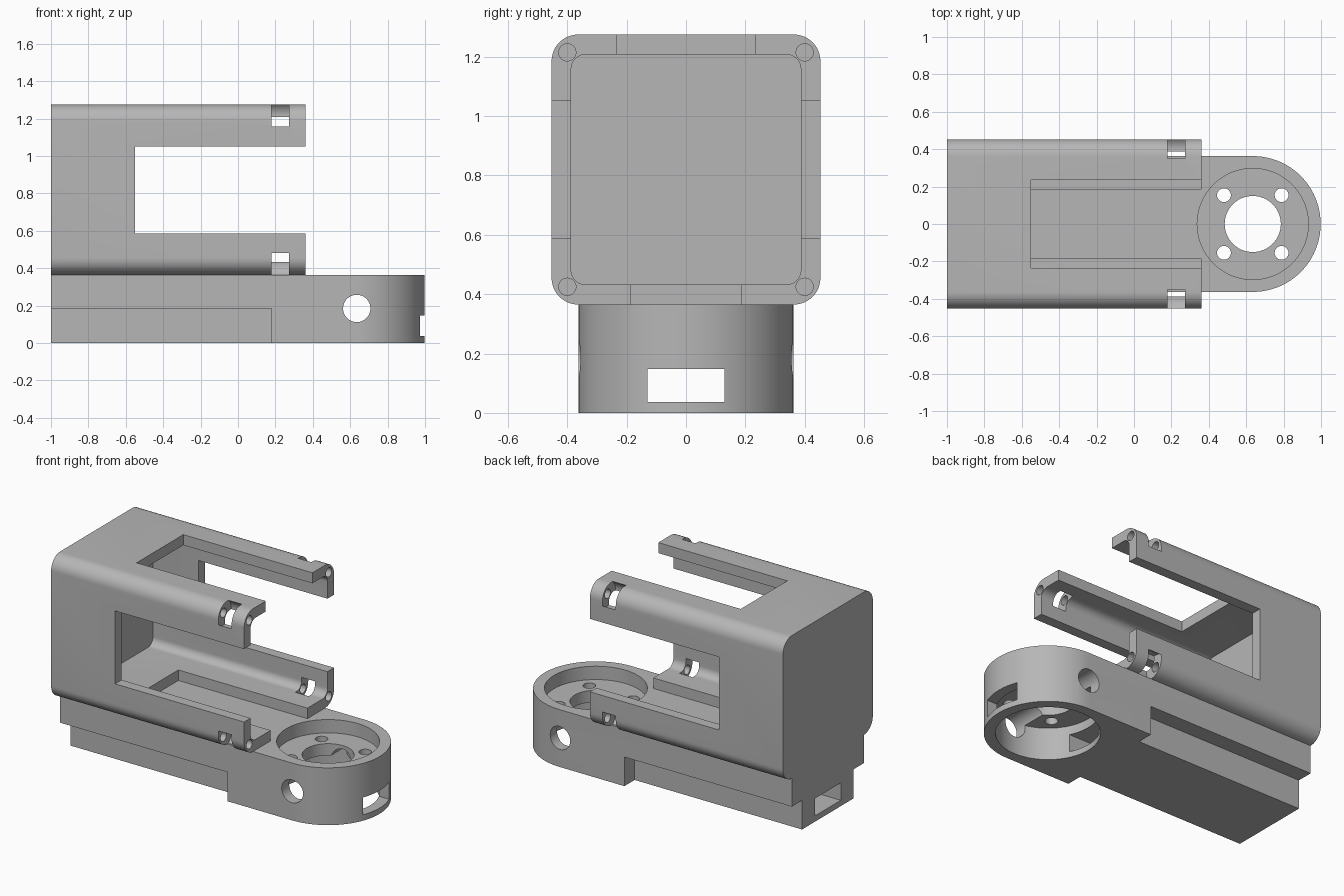
import bpy, bmesh, math
from mathutils import Matrix, Vector

old = bpy.data.objects.get("Cube")
if old:
    bpy.data.objects.remove(old, do_unlink=True)

grey = bpy.data.materials.new("plain_grey")
grey.use_nodes = True
grey.diffuse_color = (0.47, 0.47, 0.47, 1)
grey.node_tree.nodes["Principled BSDF"].inputs["Base Color"].default_value = (0.47, 0.47, 0.47, 1)


def make_object(name, bm):
    bmesh.ops.recalc_face_normals(bm, faces=bm.faces)
    mesh = bpy.data.meshes.new(name)
    bm.to_mesh(mesh)
    bm.free()
    mesh.materials.append(grey)
    obj = bpy.data.objects.new(name, mesh)
    bpy.context.collection.objects.link(obj)
    return obj


def prism(name, points, shift):
    """Extrude a closed outline of 3D points along a vector."""
    bm = bmesh.new()
    face = bm.faces.new([bm.verts.new(p) for p in points])
    extruded = bmesh.ops.extrude_face_region(bm, geom=[face])["geom"]
    bmesh.ops.translate(bm, vec=shift, verts=[v for v in extruded if isinstance(v, bmesh.types.BMVert)])
    return make_object(name, bm)


def box(name, x0, x1, y0, y1, z0, z1):
    return prism(name, [(x0, y0, z0), (x1, y0, z0), (x1, y1, z0), (x0, y1, z0)], (0, 0, z1 - z0))


def cylinder(name, centre, radius, depth, axis, sides=64):
    bm = bmesh.new()
    turn = Vector((0, 0, 1)).rotation_difference(Vector(axis)).to_matrix().to_4x4()
    bmesh.ops.create_cone(bm, cap_ends=True, segments=sides, radius1=radius, radius2=radius,
                          depth=depth, matrix=Matrix.Translation(centre) @ turn)
    return make_object(name, bm)


def rounded_bar(name, x0, x1, half_y, z0, z1, r, steps=12):
    """Bar along x with a rounded rectangular section."""
    points = []
    corners = [(1, 1), (-1, 1), (-1, -1), (1, -1)]
    for i, (sy, sz) in enumerate(corners):
        cy = sy * (half_y - r)
        cz = z1 - r if sz > 0 else z0 + r
        for k in range(steps + 1):
            a = (i + k / steps) * math.pi / 2
            points.append((x0, cy + r * math.cos(a), cz + r * math.sin(a)))
    return prism(name, points, (x1 - x0, 0, 0))


def combine(target, tool, operation="DIFFERENCE"):
    """Apply a boolean and discard the tool."""
    mod = target.modifiers.new("cut", "BOOLEAN")
    mod.operation, mod.solver, mod.object = operation, "EXACT", tool
    bpy.context.view_layer.update()
    result = bpy.data.meshes.new_from_object(target.evaluated_get(bpy.context.evaluated_depsgraph_get()))
    target.modifiers.clear()
    target.data = result
    bpy.data.objects.remove(tool, do_unlink=True)


X, Y, Z = (1, 0, 0), (0, 1, 0), (0, 0, 1)

# Housing: open-ended rounded shell with a thick closed end
housing = rounded_bar("housing", -1, 0.36, 0.453, 0.365, 1.275, 0.09)
combine(housing, rounded_bar("cavity", -0.87, 0.5, 0.387, 0.432, 1.208, 0.05))

# Windows in both sides, the top and the floor
combine(housing, box("side_windows", -0.55, 0.5, -0.6, 0.6, 0.587, 1.052))
combine(housing, box("top_window", -0.55, 0.5, -0.235, 0.235, 1.0, 1.4))
combine(housing, box("floor_window", -0.55, 0.5, -0.185, 0.185, 0.3, 0.6))

# Screw holes and round nut notches in the four corner rails
for y in (-0.4, 0.4):
    for z in (0.425, 1.215):
        combine(housing, cylinder("nut_notch", (0.225, y, z), 0.078, 0.094, X))
        combine(housing, cylinder("screw_hole", (0.24, y, z), 0.029, 0.36, X, 32))

# Base arm: straight bar ending in a half-round head
cx, r = 0.635, 0.363
outline = [(-1, r, 0), (-1, -r, 0)]
for k in range(49):
    a = math.pi * (k / 48 - 0.5)
    outline.append((cx + (1 - cx if r > 1 - cx else r) * math.cos(a), r * math.sin(a), 0))
base = prism("base_arm", outline, (0, 0, 0.365))

# Lower side rebates that leave a narrow keel
for s in (-1, 1):
    combine(base, box("rebate", -1.2, 0.18, *sorted((s * 0.26, s * 0.6)), -0.2, 0.185))

# Head: upper and lower round pockets, bore and four bolt holes
combine(base, cylinder("upper_pocket", (cx, 0, 0.38), 0.297, 0.2, Z, 96))
combine(base, cylinder("lower_pocket", (cx, 0, 0.055), 0.297, 0.3, Z, 96))
combine(base, cylinder("bore", (cx, 0, 0.25), 0.15, 0.4, Z))
for sx in (-1, 1):
    for sy in (-1, 1):
        combine(base, cylinder("bolt_hole", (cx + sx * 0.154, sy * 0.154, 0.25), 0.037, 0.4, Z, 32))

# Cross hole through the head and cable channel along the whole arm
combine(base, cylinder("cross_hole", (cx, 0, 0.185), 0.073, 1.2, Y))
combine(base, box("cable_channel", -1.2, 1.2, -0.13, 0.13, 0.037, 0.148))

# Smooth the curved walls, keep edges crisp
bpy.ops.object.select_all(action="DESELECT")
for obj in (housing, base):
    obj.select_set(True)
    bpy.context.view_layer.objects.active = obj
bpy.ops.object.shade_smooth_by_angle(angle=math.radians(30))
